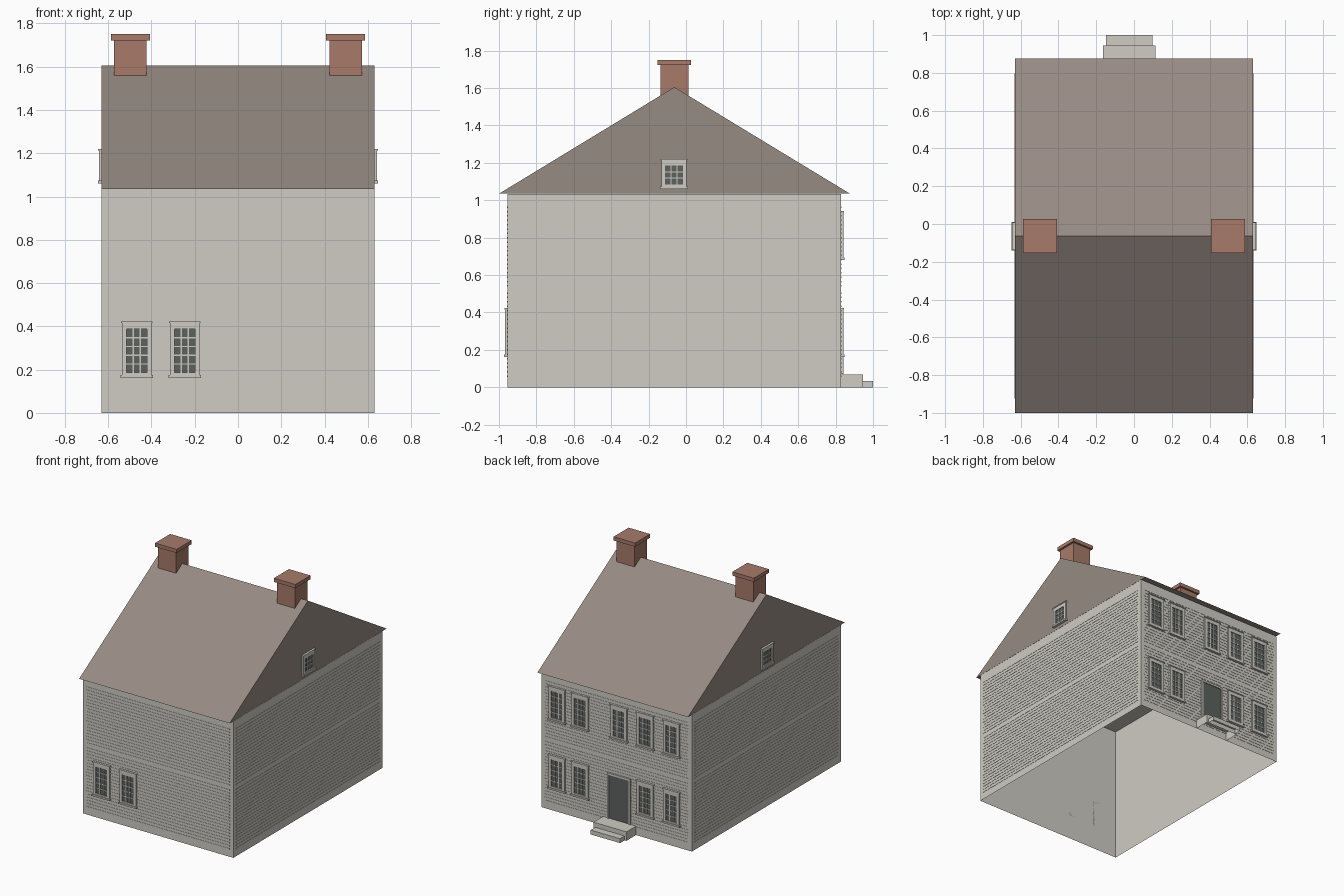
import bpy, bmesh
from math import pi
from mathutils import Matrix, Vector

if "Cube" in bpy.data.objects:
    bpy.data.objects.remove(bpy.data.objects["Cube"], do_unlink=True)


def material(name, rgb):
    lin = [((c / 255 + 0.055) / 1.055) ** 2.4 for c in rgb] + [1]
    m = bpy.data.materials.new(name)
    m.diffuse_color = lin
    m.use_nodes = True
    m.node_tree.nodes["Principled BSDF"].inputs["Base Color"].default_value = lin
    return m


PAINT = material("pale_paint", (207, 204, 196))
ROOF = material("brown_shingle", (150, 139, 131))
BRICK = material("red_brick", (168, 122, 106))
GLASS = material("dark_glass", (92, 98, 94))

# Main dimensions
W, FRONT, BACK, EAVE = 0.63, -0.955, 0.83, 1.035
MID = (FRONT + BACK) / 2
RIDGE = 1.605


def box(bm, x, y, z, mat=0, drop=()):
    """Box from three ranges; drop lists the directions of faces left open."""
    size = Vector((x[1] - x[0], y[1] - y[0], z[1] - z[0]))
    centre = Vector((x[0] + x[1], y[0] + y[1], z[0] + z[1])) / 2
    verts = bmesh.ops.create_cube(
        bm, size=1, matrix=Matrix.Translation(centre) @ Matrix.Diagonal(size).to_4x4())["verts"]
    faces = {f for v in verts for f in v.link_faces}
    for f in faces:
        f.material_index = mat
        f.normal_update()
    gone = [f for f in faces if any(f.normal.dot(Vector(d)) > 0.9 for d in drop)]
    bmesh.ops.delete(bm, geom=gone, context='FACES')


def finish(bm, name, mats, matrix=None):
    mesh = bpy.data.meshes.new(name)
    bm.to_mesh(mesh)
    bm.free()
    for m in mats:
        mesh.materials.append(m)
    ob = bpy.data.objects.new(name, mesh)
    bpy.context.collection.objects.link(ob)
    if matrix:
        ob.matrix_world = matrix
    return ob


def on_wall(side, along=0.0, z=0.0):
    """Placement on a wall: local -y points out of it."""
    place = {"front": (along, FRONT, 0), "back": (along, BACK, pi),
             "left": (W, along, pi / 2), "right": (-W, along, -pi / 2)}
    x, y, turn = place[side]
    return Matrix.Translation((x, y, z)) @ Matrix.Rotation(turn, 4, 'Z')


DOWN, INWARD = (0, 0, -1), (0, 1, 0)

# House body, open underneath
bm = bmesh.new()
box(bm, (-W, W), (FRONT, BACK), (0, EAVE - 0.001), drop=[DOWN])
finish(bm, "house_walls", [PAINT])

# Gable roof
bm = bmesh.new()
profile = [(-1.0, EAVE), (0.877, EAVE), (MID, RIDGE)]
end = bm.faces.new([bm.verts.new((-W, y, z)) for y, z in profile])
grown = bmesh.ops.extrude_face_region(bm, geom=[end], use_keep_orig=True)
bmesh.ops.translate(bm, vec=(2 * W, 0, 0),
                    verts=[v for v in grown["geom"] if isinstance(v, bmesh.types.BMVert)])
bmesh.ops.recalc_face_normals(bm, faces=bm.faces)
finish(bm, "gable_roof", [ROOF])

# Chimneys with caps
for side, sx in (("left", 1), ("right", -1)):
    bm = bmesh.new()
    cx = 0.497 * sx
    for r, z in ((0.075, (1.5, 1.725)), (0.09, (1.722, 1.75))):
        box(bm, (cx - r, cx + r), (MID - r, MID + r), z)
    finish(bm, side + "_chimney", [BRICK])

# Clapboard strips in two bands on each wall
for side in ("front", "back", "left", "right"):
    half = 0.60 if side in ("front", "back") else 0.86
    along = 0 if side in ("front", "back") else MID
    bm = bmesh.new()
    for start, count in ((0.055, 20), (0.538, 19)):
        for i in range(count):
            z = start + i * 0.0234
            box(bm, (-half, half), (-0.002, 0), (z, z + 0.008), drop=[INWARD])
    finish(bm, side + "_clapboards", [PAINT], on_wall(side, along))


def window(name, side, along, z, rows, height):
    """Cased sash window with three columns of panes."""
    bm = bmesh.new()
    w, gw = 0.068, 0.047
    g0, g1 = 0.02, height - 0.035
    box(bm, (-w, -gw), (-0.012, 0), (0, height))
    box(bm, (gw, w), (-0.012, 0), (0, height))
    box(bm, (-gw, gw), (-0.012, 0), (0, g0))
    box(bm, (-gw, gw), (-0.012, 0), (g1, height))
    # Sill and head moulding
    box(bm, (-w - 0.007, w + 0.007), (-0.018, 0), (-0.004, 0.008))
    box(bm, (-w - 0.005, w + 0.005), (-0.016, 0), (height - 0.008, height))
    # Glass and glazing bars
    box(bm, (-gw, gw), (-0.005, 0), (g0, g1), 1)
    for i in (1, 2):
        x = -gw + 2 * gw * i / 3
        box(bm, (x - 0.003, x + 0.003), (-0.009, -0.004), (g0, g1))
    for i in range(1, rows):
        h = g0 + (g1 - g0) * i / rows
        box(bm, (-gw, gw), (-0.009, -0.004), (h - 0.003, h + 0.003))
    finish(bm, name, [PAINT, GLASS], on_wall(side, along, z))


columns = (0.495, 0.30, -0.025, -0.244, -0.465)
for i, x in enumerate(columns):
    window(f"back_upper_window_{i + 1}", "back", x, 0.685, 5, 0.257)
    if i != 2:
        window(f"back_lower_window_{i + 1}", "back", x, 0.166, 5, 0.257)
for i, x in enumerate((-0.468, -0.246)):
    window(f"front_window_{i + 1}", "front", x, 0.166, 5, 0.257)
for side in ("left", "right"):
    window(side + "_gable_window", side, -0.064, 1.065, 3, 0.155)

# Back door and its casing
DOOR_X = -0.025
bm = bmesh.new()
box(bm, (-0.083, 0.083), (-0.005, 0), (0.07, 0.4), 1)
for x in ((-0.096, -0.083), (0.083, 0.096)):
    box(bm, x, (-0.012, 0), (0.07, 0.4))
box(bm, (-0.096, 0.096), (-0.012, 0), (0.4, 0.415))
finish(bm, "back_door", [PAINT, GLASS], on_wall("back", DOOR_X))

# Two entry steps, open underneath
bm = bmesh.new()
box(bm, (-0.138, 0.138), (-0.115, 0), (0, 0.068), drop=[DOWN, INWARD])
box(bm, (-0.123, 0.123), (-0.17, -0.115), (0, 0.033), drop=[DOWN, INWARD])
finish(bm, "entry_steps", [PAINT], on_wall("back", DOOR_X))
